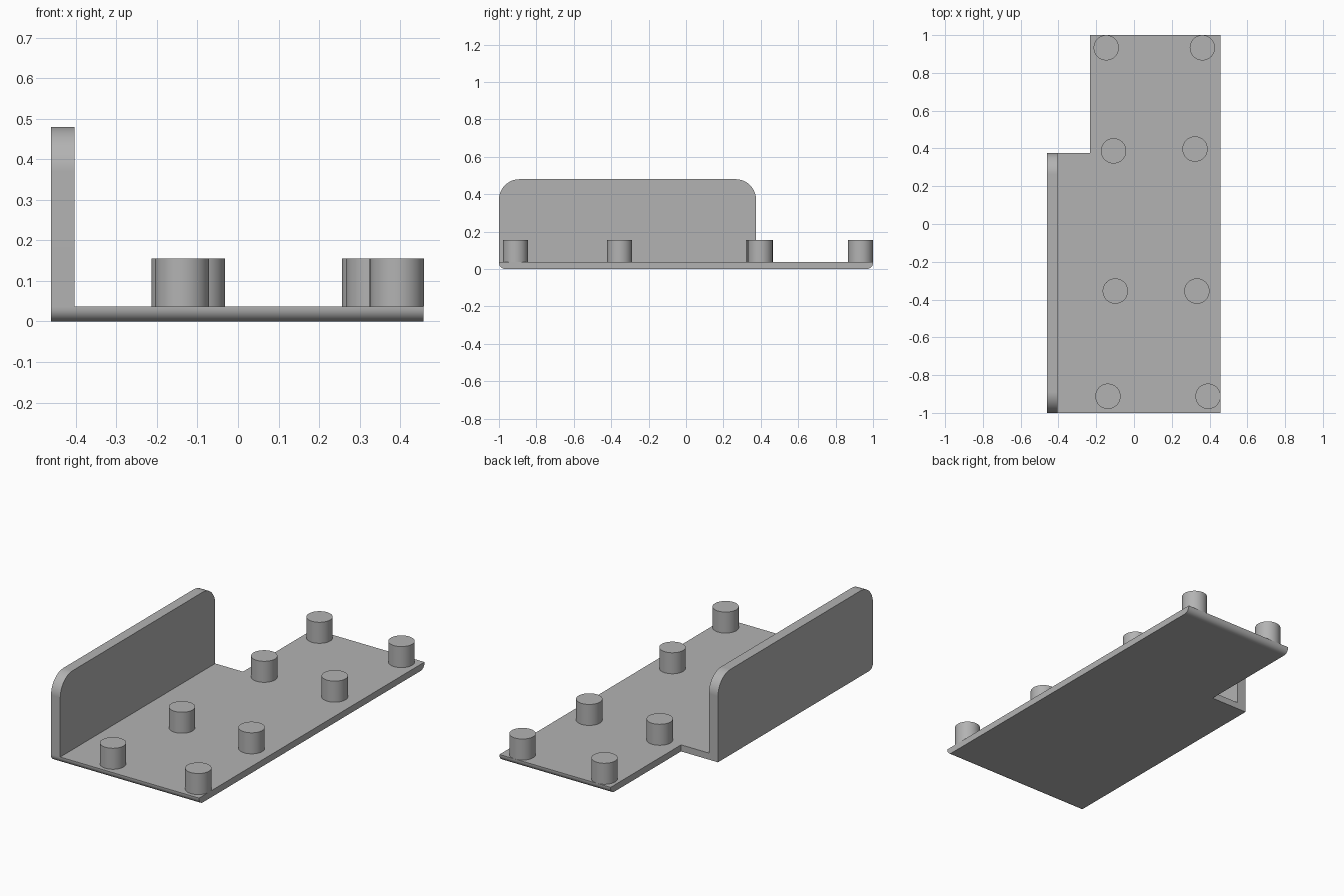
import bpy, bmesh

default = bpy.data.objects.get("Cube")
if default:
    bpy.data.objects.remove(default, do_unlink=True)

GREY = (0.45, 0.45, 0.45, 1.0)
grey = bpy.data.materials.new("plain grey")
grey.use_nodes = True
grey.diffuse_color = GREY
grey.node_tree.nodes["Principled BSDF"].inputs["Base Color"].default_value = GREY

LEFT, WALL_IN, NOTCH, RIGHT = -0.461, -0.404, -0.232, 0.458
FRONT, WALL_BACK, BACK = -1.0, 0.375, 1.0
PLATE_TOP, WALL_TOP, PEG_TOP = 0.037, 0.48, 0.155
PEG_RADIUS = 0.067


def finish(bm, name):
    """Turn a bmesh into a grey object, smooth on curves and sharp on corners."""
    bmesh.ops.recalc_face_normals(bm, faces=bm.faces)
    mesh = bpy.data.meshes.new(name)
    bm.to_mesh(mesh)
    bm.free()
    mesh.materials.append(grey)
    obj = bpy.data.objects.new(name, mesh)
    bpy.context.collection.objects.link(obj)
    bpy.ops.object.select_all(action='DESELECT')
    obj.select_set(True)
    bpy.context.view_layer.objects.active = obj
    bpy.ops.object.shade_smooth_by_angle(angle=0.6)
    weighted = obj.modifiers.new("flat faces", 'WEIGHTED_NORMAL')
    weighted.keep_sharp = True
    return obj


def raise_faces(bm, faces, height):
    """Extrude faces upward to the given height."""
    result = bmesh.ops.extrude_face_region(bm, geom=faces, use_keep_orig=False)["geom"]
    for v in result:
        if isinstance(v, bmesh.types.BMVert):
            v.co.z = height
    return [f for f in result if isinstance(f, bmesh.types.BMFace)]


def round_edges(bm, z, radius, segments):
    """Round the edges that run along x at height z on outward ends."""
    edges = []
    for e in bm.edges:
        a, b = (v.co for v in e.verts)
        along_x = abs(a.y - b.y) < 1e-4 and abs(a.x - b.x) > 1e-4
        at_end = z > PLATE_TOP or abs(abs(a.y) - BACK) < 1e-4
        if along_x and at_end and abs(a.z - z) < 1e-4 and abs(b.z - z) < 1e-4:
            edges.append(e)
    bmesh.ops.bevel(bm, geom=edges, offset=radius, offset_type='OFFSET',
                    segments=segments, profile=0.5, affect='EDGES')


# Notched base plate with an upright side wall, in one piece
bm = bmesh.new()
outline = [(WALL_IN, FRONT), (RIGHT, FRONT), (RIGHT, BACK), (NOTCH, BACK),
           (NOTCH, WALL_BACK), (WALL_IN, WALL_BACK)]
floor = [bm.verts.new((x, y, 0)) for x, y in outline]
strip = [bm.verts.new((LEFT, y, 0)) for y in (WALL_BACK, FRONT)]
floor_face = bm.faces.new(floor)
strip_face = bm.faces.new([floor[0], floor[-1]] + strip)
bmesh.ops.recalc_face_normals(bm, faces=bm.faces)
# keep the underside while raising the top
bottom = bmesh.ops.duplicate(bm, geom=bm.verts[:] + bm.edges[:] + bm.faces[:])
tops = raise_faces(bm, [floor_face, strip_face], PLATE_TOP)
bmesh.ops.remove_doubles(bm, verts=bm.verts, dist=1e-5)
wall_face = min(tops, key=lambda f: f.calc_center_median().x)
raise_faces(bm, [wall_face], WALL_TOP)
bmesh.ops.recalc_face_normals(bm, faces=bm.faces)
bmesh.ops.dissolve_limit(bm, angle_limit=0.01, verts=bm.verts, edges=bm.edges)
round_edges(bm, WALL_TOP, 0.11, 12)
round_edges(bm, 0.0, 0.033, 8)
finish(bm, "base_plate_with_wall")

# Round pegs standing on the plate
pegs = [(-0.147, 0.933), (0.362, 0.933), (-0.108, 0.387), (0.323, 0.397),
        (-0.099, -0.355), (0.333, -0.355), (-0.138, -0.912), (0.392, -0.912)]
for i, (x, y) in enumerate(pegs, 1):
    bm = bmesh.new()
    bmesh.ops.create_cone(bm, cap_ends=True, segments=48, radius1=PEG_RADIUS,
                          radius2=PEG_RADIUS, depth=PEG_TOP - PLATE_TOP)
    # drop the hidden lower cap
    bmesh.ops.delete(bm, geom=[f for f in bm.faces if f.normal.z < -0.9],
                     context='FACES_ONLY')
    bmesh.ops.translate(bm, verts=bm.verts, vec=(x, y, (PEG_TOP + PLATE_TOP) / 2))
    finish(bm, f"peg_{i}")
